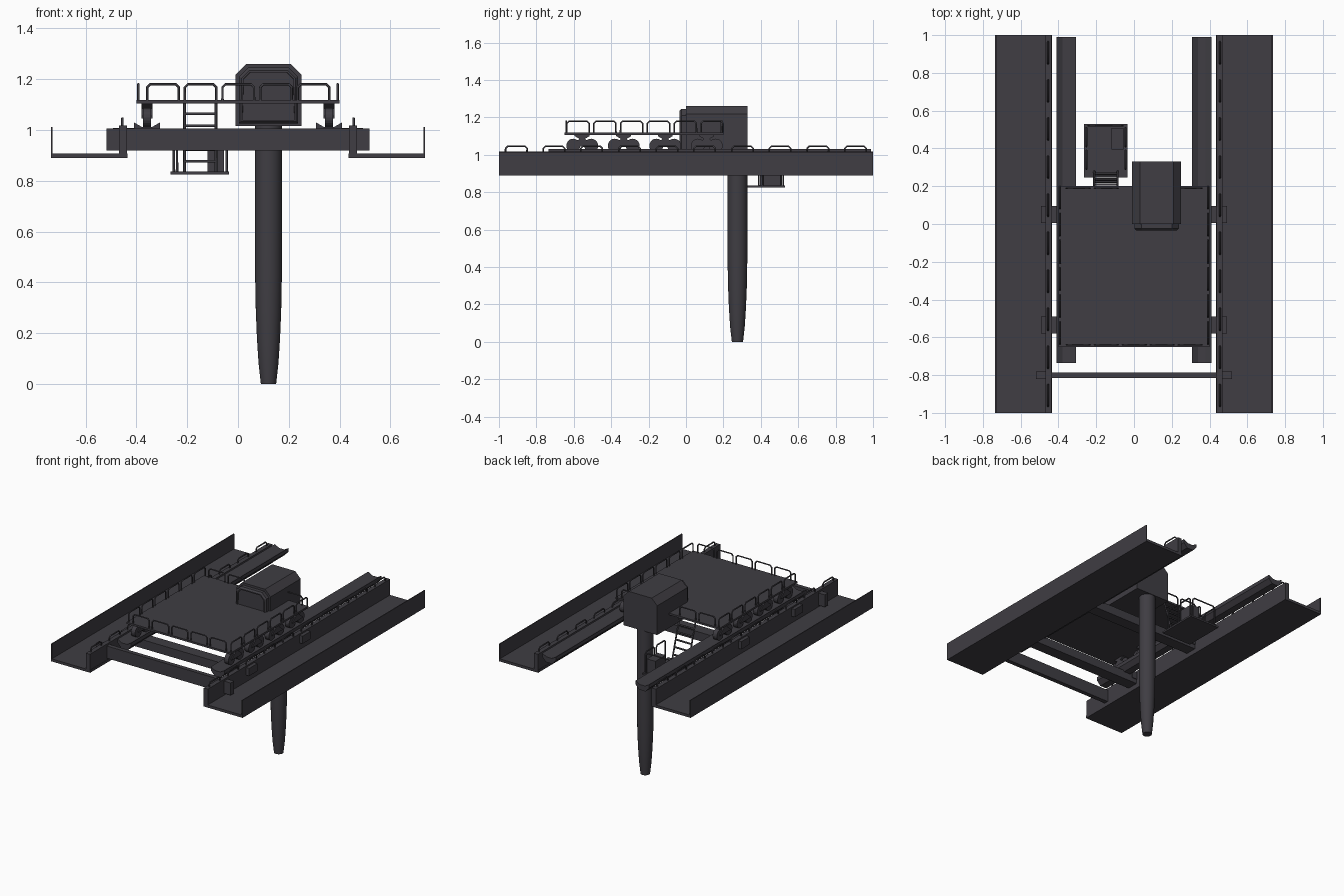
import bpy, bmesh, math
from mathutils import Vector

if "Cube" in bpy.data.objects:
    bpy.data.objects.remove(bpy.data.objects["Cube"])

mat = bpy.data.materials.new("dark_grey_metal")
mat.diffuse_color = (0.05, 0.047, 0.056, 1)
mat.use_nodes = True
mat.node_tree.nodes["Principled BSDF"].inputs["Base Color"].default_value = mat.diffuse_color


def finish(name, bm):
    bmesh.ops.recalc_face_normals(bm, faces=bm.faces)
    me = bpy.data.meshes.new(name)
    bm.to_mesh(me)
    bm.free()
    me.materials.append(mat)
    ob = bpy.data.objects.new(name, me)
    bpy.context.collection.objects.link(ob)
    return ob


def add_box(bm, x0, x1, y0, y1, z0, z1):
    vs = bmesh.ops.create_cube(bm, size=1)["verts"]
    for v in vs:
        v.co = Vector((x1 if v.co.x > 0 else x0, y1 if v.co.y > 0 else y0, z1 if v.co.z > 0 else z0))


def box(name, *dims):
    bm = bmesh.new()
    add_box(bm, *dims)
    return finish(name, bm)


def prism(name, pts, axis, a, b):
    """Extrude a 2D profile along 'x' (pts = y,z) or 'y' (pts = x,z)."""
    bm = bmesh.new()
    vs = [bm.verts.new((a, p, q) if axis == "x" else (p, a, q)) for p, q in pts]
    f = bm.faces.new(vs)
    r = bmesh.ops.extrude_face_region(bm, geom=[f])
    d = Vector((b - a, 0, 0)) if axis == "x" else Vector((0, b - a, 0))
    bmesh.ops.translate(bm, vec=d, verts=[g for g in r["geom"] if isinstance(g, bmesh.types.BMVert)])
    return finish(name, bm)


def tubes(name, paths, r):
    cu = bpy.data.curves.new(name, "CURVE")
    cu.dimensions = "3D"
    cu.bevel_depth = r
    cu.bevel_resolution = 1
    cu.use_fill_caps = True
    for path in paths:
        sp = cu.splines.new("POLY")
        sp.points.add(len(path) - 1)
        for p, c in zip(sp.points, path):
            p.co = (*c, 1)
    cu.materials.append(mat)
    ob = bpy.data.objects.new(name, cu)
    bpy.context.collection.objects.link(ob)
    return ob


def hoop(p, q, z0, z1, c=0.012):
    """Handrail hoop between ground points p and q, with cut corners."""
    p, q = Vector((*p, 0)), Vector((*q, 0))
    d = (q - p).normalized() * c
    up = lambda v, z: (v.x, v.y, z)
    return [up(p, z0), up(p, z1 - c), up(p + d, z1), up(q - d, z1), up(q, z1 - c), up(q, z0)]


# side walkways, rails, wheels (both sides)
for s, side in ((-1, "left"), (1, "right")):
    def X(a, b):
        return (min(s * a, s * b), max(s * a, s * b))
    box(side + "_walkway_floor", *X(0.435, 0.735), -1, 1, 0.89, 0.908)
    box(side + "_walkway_outer_wall", *X(0.729, 0.735), -1, 1, 0.89, 1.012)
    box(side + "_girder", *X(0.437, 0.468), -1, 1, 0.89, 1.018)
    tubes(side + "_girder_handrails",
          [hoop((s * 0.455, -0.965 + i * 0.2015), (s * 0.455, -0.85 + i * 0.2015), 1.01, 1.046) for i in range(10)], 0.005)
    # trough rail for the wheels
    c = s * 0.358
    prism(side + "_trough_rail",
          [(c - 0.052, 1.03), (c - 0.02, 1.012), (c + 0.02, 1.012), (c + 0.052, 1.03),
           (c + 0.052, 1.005), (c + 0.025, 0.975), (c - 0.025, 0.975), (c - 0.052, 1.005)], "y", -0.735, 0.99)
    # brackets fixing the cross beams through the girder
    for i, y in enumerate((-0.535, 0.05)):
        box(f"{side}_bracket_{i}", *X(0.40, 0.492), y - 0.045, y + 0.045, 0.955, 1.008)
    box(side + "_front_bracket", *X(0.435, 0.518), -0.82, -0.782, 0.92, 1.005)
    # bogies: wheel pairs with a small carrying frame
    wheels = bmesh.new()
    for i in range(4):
        y = -0.555 + i * 0.222
        for dy in (-0.048, 0.048):
            vs = bmesh.ops.create_cone(wheels, cap_ends=True, segments=20, radius1=0.037,
                                       radius2=0.037, depth=0.032)["verts"]
            for v in vs:
                v.co = Vector((c + v.co.z, y + dy + v.co.x, 1.049 + v.co.y))
        prism(f"{side}_bogie_{i}", [(y - 0.055, 1.045), (y + 0.055, 1.045), (y + 0.055, 1.055), (y + 0.015, 1.085),
                                    (y + 0.04, 1.1), (y + 0.04, 1.108), (y - 0.04, 1.108), (y - 0.04, 1.1),
                                    (y - 0.015, 1.085), (y - 0.055, 1.055)], "x", c - 0.022, c + 0.022)
    finish(side + "_wheels", wheels)

# cross beams
box("front_cross_beam", -0.45, 0.45, -0.815, -0.785, 0.92, 1.005)
for i, y in enumerate((-0.535, 0.05)):
    box(f"cross_beam_{i}", -0.44, 0.44, y - 0.04, y + 0.04, 0.925, 0.985)

# platform and its handrails
box("platform", -0.4, 0.4, -0.65, 0.2, 1.105, 1.118)
hoops = [hoop((-0.357 + i * 0.148, -0.64), (-0.233 + i * 0.148, -0.64), 1.11, 1.18) for i in range(5)]
hoops += [hoop((-0.357 + i * 0.148, 0.19), (-0.233 + i * 0.148, 0.19), 1.11, 1.18) for i in (0, 1, 4)]
for x in (-0.392, 0.392):
    hoops += [hoop((x, -0.637 + i * 0.1435), (x, -0.518 + i * 0.1435), 1.11, 1.18) for i in range(6)]
tubes("platform_handrails", hoops, 0.005)


# control cabin with chamfered roof
def cabin_profile(w, z0, z1, cx, cz):
    m = 0.12
    return [(m - w, z0), (m + w, z0), (m + w, z1 - cz), (m + w - cx, z1), (m - w + cx, z1), (m - w, z1 - cz)]


prism("cabin", cabin_profile(0.13, 1.015, 1.26, 0.042, 0.042), "y", 0, 0.33)
nose = prism("cabin_nose", cabin_profile(0.117, 1.025, 1.245, 0.036, 0.036), "y", 0.01, -0.025)
bm = bmesh.new()
bm.from_mesh(nose.data)
front = min(bm.faces, key=lambda f: f.calc_center_median().y)
bmesh.ops.inset_individual(bm, faces=[front], thickness=0.012, depth=0.01)   # bevelled rim
bmesh.ops.inset_individual(bm, faces=[front], thickness=0.008, depth=0)
bmesh.ops.inset_individual(bm, faces=[front], thickness=0.001, depth=-0.008)  # recessed window
bm.to_mesh(nose.data)
bm.free()

# tapered pillar under the cabin
bm = bmesh.new()
prof = [(0.03, 0), (0.039, 0.08), (0.0455, 0.18), (0.05, 0.29), (0.0525, 0.42), (0.053, 0.6), (0.053, 1.03)]
N = 32
rings = [[bm.verts.new((0.12 + r * math.cos(2 * math.pi * k / N), 0.275 + r * math.sin(2 * math.pi * k / N), z))
          for k in range(N)] for r, z in prof]
for a, b in zip(rings, rings[1:]):
    for k in range(N):
        bm.faces.new((a[k], a[(k + 1) % N], b[(k + 1) % N], b[k]))
bm.faces.new(rings[0])
bm.faces.new(rings[-1])
pillar = finish("pillar", bm)
bpy.context.view_layer.objects.active = pillar
pillar.select_set(True)
bpy.ops.object.shade_smooth_by_angle(angle=math.radians(35))

# hanging basket: floor, console, handrails, ladder
box("basket_floor", -0.265, -0.035, 0.245, 0.53, 0.824, 0.836)
box("basket_console", -0.12, -0.056, 0.395, 0.508, 0.83, 0.93)
tubes("basket_handrails", [
    hoop((-0.252, 0.29), (-0.252, 0.39), 0.83, 0.975), hoop((-0.252, 0.41), (-0.252, 0.51), 0.83, 0.975),
    hoop((-0.045, 0.29), (-0.045, 0.39), 0.83, 0.975), hoop((-0.045, 0.41), (-0.045, 0.51), 0.83, 0.975),
    hoop((-0.24, 0.52), (-0.06, 0.52), 0.83, 0.975)], 0.005)
ladder = [[(x, 0.195, 1.11), (x, 0.28, 0.83)] for x in (-0.21, -0.087)]
for i in range(1, 6):
    t = i / 6
    ladder.append([(x, 0.195 + 0.085 * t, 1.11 - 0.28 * t) for x in (-0.21, -0.087)])
tubes("ladder", ladder, 0.006)
